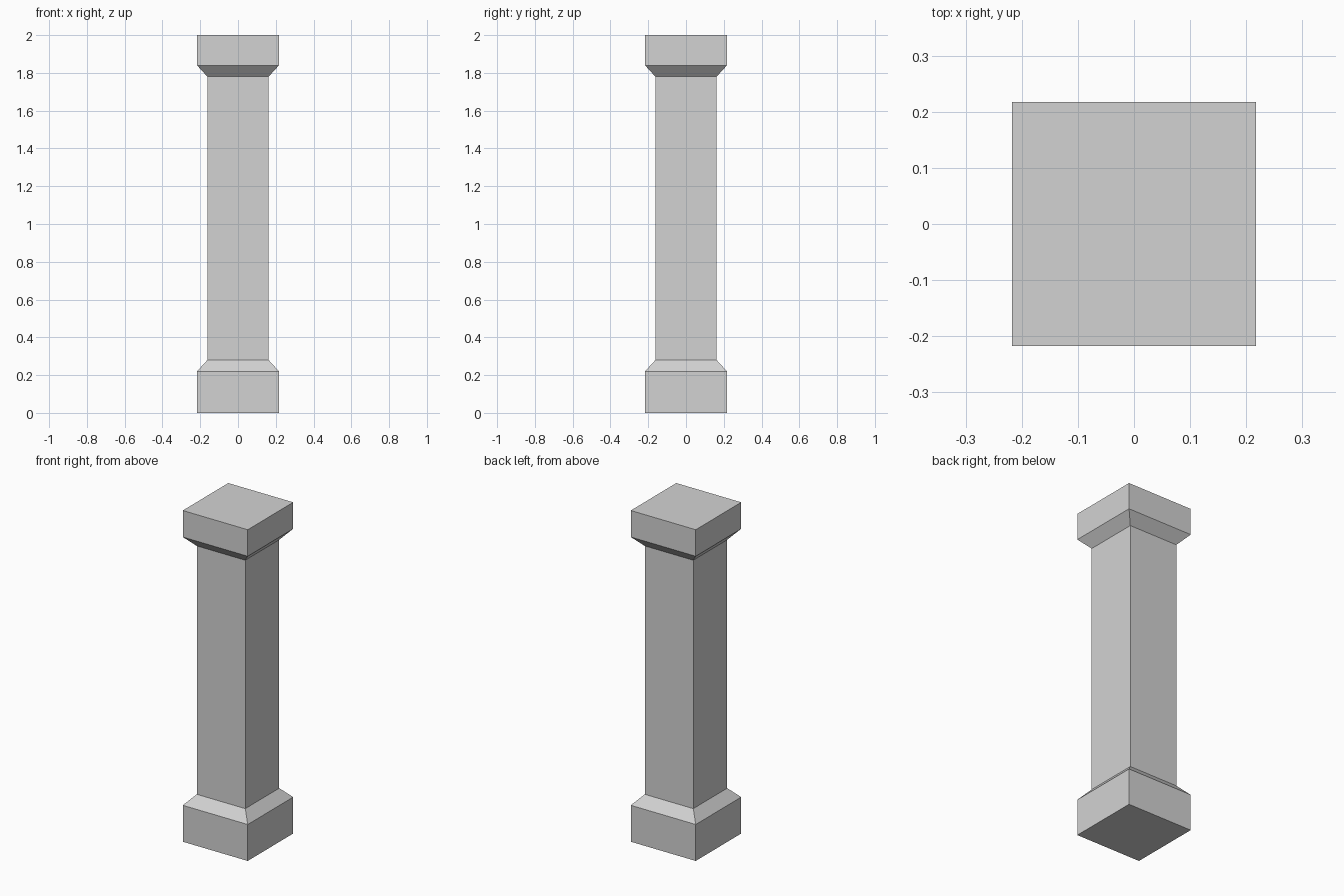
import bpy
import bmesh

cube = bpy.data.objects.get("Cube")
if cube:
    bpy.data.objects.remove(cube, do_unlink=True)

# Pale stone material
stone = bpy.data.materials.new("pale_stone")
stone.use_nodes = True
colour = (0.65, 0.65, 0.65, 1)
stone.diffuse_color = colour
stone.node_tree.nodes["Principled BSDF"].inputs["Base Color"].default_value = colour

BLOCK, SHAFT = 0.217, 0.162  # half widths


def square_loft(name, profile):
    """Stack square rings of (half width, height) and cap both ends."""
    bm = bmesh.new()
    rings = [[bm.verts.new((x * w, y * w, z))
              for x, y in ((-1, -1), (1, -1), (1, 1), (-1, 1))]
             for w, z in profile]
    for low, high in zip(rings, rings[1:]):
        for i in range(4):
            j = (i + 1) % 4
            bm.faces.new((low[i], low[j], high[j], high[i]))
    bm.faces.new(rings[0][::-1])
    bm.faces.new(rings[-1])
    mesh = bpy.data.meshes.new(name)
    bm.to_mesh(mesh)
    bm.free()
    mesh.materials.append(stone)
    obj = bpy.data.objects.new(name, mesh)
    bpy.context.collection.objects.link(obj)
    return obj


# Whole pillar: base block, bevelled plinth, shaft, flared capital, top block
square_loft("pillar", [
    (BLOCK, 0), (BLOCK, 0.22), (SHAFT, 0.28),
    (SHAFT, 1.78), (BLOCK, 1.84), (BLOCK, 2),
])
